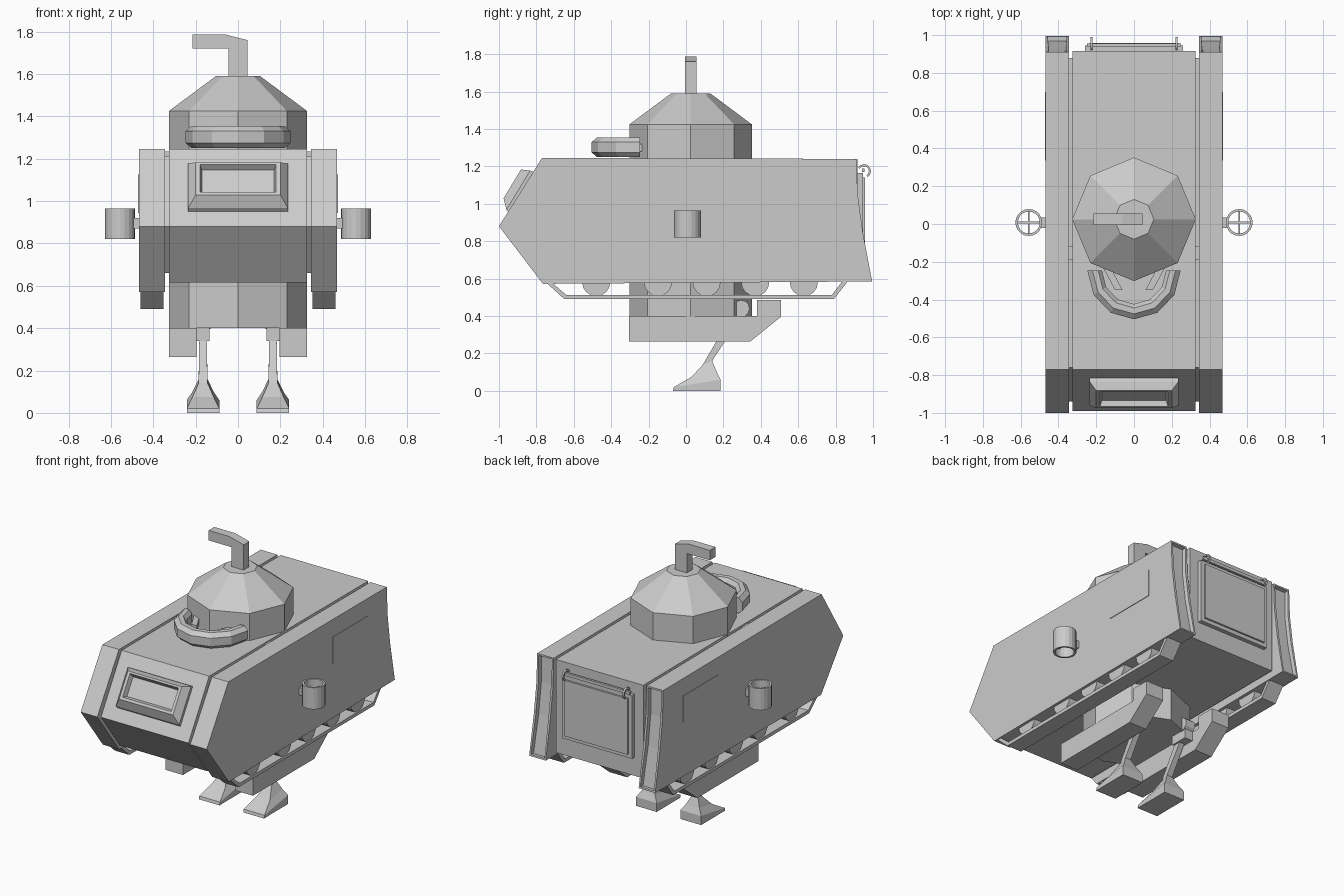
import bpy, bmesh, math
from mathutils import Vector

if "Cube" in bpy.data.objects:
    bpy.data.objects.remove(bpy.data.objects["Cube"])

grey = bpy.data.materials.new("plain grey")
grey.diffuse_color = (0.6, 0.6, 0.6, 1)
grey.use_nodes = True
grey.node_tree.nodes["Principled BSDF"].inputs["Base Color"].default_value = grey.diffuse_color


def finish(name, bm):
    bmesh.ops.recalc_face_normals(bm, faces=bm.faces)
    me = bpy.data.meshes.new(name)
    bm.to_mesh(me)
    bm.free()
    me.materials.append(grey)
    ob = bpy.data.objects.new(name, me)
    bpy.context.collection.objects.link(ob)
    return ob


def loft(bm, rings, closed=False):
    """Bridge equal-length rings of points; cap the ends unless closed."""
    vs = [[bm.verts.new(p) for p in r] for r in rings]
    n = len(vs[0])
    pairs = list(zip(vs, vs[1:])) + ([(vs[-1], vs[0])] if closed else [])
    for a, b in pairs:
        for i in range(n):
            bm.faces.new((a[i], a[(i + 1) % n], b[(i + 1) % n], b[i]))
    if not closed:
        bm.faces.new(vs[0])
        bm.faces.new(vs[-1])


def extrude(name, profile, x0, x1):
    """Side profile in (y, z) carried from x0 to x1."""
    bm = bmesh.new()
    loft(bm, [[(x, y, z) for y, z in profile] for x in (x0, x1)])
    return finish(name, bm)


def box(name, x, y, z):
    return extrude(name, [(y[0], z[0]), (y[1], z[0]), (y[1], z[1]), (y[0], z[1])], *x)


def ring(r, n, c, z):
    return [(c[0] + r * math.cos(2 * math.pi * i / n),
             c[1] + r * math.sin(2 * math.pi * i / n), z) for i in range(n)]


def turned(name, steps, n, c, closed=False):
    bm = bmesh.new()
    loft(bm, [ring(r, n, c, z) for r, z in steps], closed)
    return finish(name, bm)


def disc_profile(r, n, y, z):
    return [(y + r * math.cos(2 * math.pi * i / n), z + r * math.sin(2 * math.pi * i / n)) for i in range(n)]


# Central hull
extrude("hull", [(-.99, .88), (-.77, 1.245), (.917, 1.24), (.917, .615), (-.79, .615)], -.325, .325)

# Turret drum with cone roof and periscope
turned("turret", [(.327, .40), (.327, 1.425), (.105, 1.59)], 8, (0, .025))
bm = bmesh.new()
outline = [(-.045, 1.57), (.045, 1.57), (.045, 1.76), (-.06, 1.787), (-.215, 1.787), (-.215, 1.72), (-.045, 1.72)]
loft(bm, [[(x, y, z) for x, z in outline] for y in (-.005, .055)])
finish("periscope", bm)

# Raised front window on the sloping plate
u, n = Vector((0, .516, .857)), Vector((0, -.857, .516))
c = Vector((0, -.881, 1.06))


def slope_rect(w, lo, hi, out):
    return [c + Vector((x, 0, 0)) + u * k + n * out for x, k in ((-w, lo), (w, lo), (w, hi), (-w, hi))]


bm = bmesh.new()
loft(bm, [slope_rect(.235, -.13, .13, -.01), slope_rect(.235, -.12, .125, .02),
          slope_rect(.20, -.075, .105, .065), slope_rect(.18, -.058, .093, .065),
          slope_rect(.17, -.045, .08, .035)])
finish("front_window", bm)

# Horseshoe cushion in front of the turret
bm = bmesh.new()
rings = []
for k in range(7):
    a = math.pi + math.pi * k / 6
    d = Vector((math.cos(a), math.sin(a) * 1.05, 0))
    rings.append([Vector((0, -.245, 0)) + d * r + Vector((0, 0, z)) for r, z in
                  ((.17, 1.275), (.19, 1.25), (.22, 1.25), (.247, 1.275), (.247, 1.33),
                   (.22, 1.355), (.19, 1.355), (.17, 1.33))])
loft(bm, rings)
finish("cushion", bm)

# Rear door with rail, hooks and raised panel
box("rear_door", (-.26, .26), (.91, .945), (.74, 1.165))
box("door_panel", (-.235, .235), (.94, .957), (.765, 1.14))
box("door_rail", (-.25, .25), (.94, .955), (1.17, 1.19))

SIDE = [(-1, .88), (-.77, 1.245), (.91, 1.24), (.918, 1.05), (.945, .85), (.995, .585), (-.765, .572)]
for s, tag in ((-1, "left"), (1, "right")):
    # Side pod with framed rear recess
    ob = extrude("side_pod_" + tag, SIDE, s * .345, s * .468)
    bm = bmesh.new()
    bm.from_mesh(ob.data)
    rear = [f for f in bm.faces if f.normal.y > .9 and abs(f.normal.x) < .1]
    bmesh.ops.inset_region(bm, faces=rear, thickness=.015, depth=0)
    bmesh.ops.inset_region(bm, faces=rear, thickness=.004, depth=-.025)
    bm.to_mesh(ob.data)
    bm.free()
    # Inset filler between hull and pod
    extrude("filler_" + tag, [(-.94, .88), (-.76, 1.21), (.88, 1.21), (.88, .66), (-.76, .66)], s * .32, s * .35)
    box("filler_clip_" + tag, (s * .32, s * .35), (-.19, -.12), (1.2, 1.235))
    # Side hatch plate
    box("side_hatch_" + tag, (s * .465, s * .472), (.335, .70), (.945, 1.125))

    # Track frame and road wheels
    bm = bmesh.new()
    path = [(-.755, .585), (-.65, .49), (.79, .49), (.865, .585)]
    inner = [(-.725, .585), (-.64, .513), (.78, .513), (.835, .585)]
    loft(bm, [[(s * .352, *p), (s * .46, *p), (s * .46, *q), (s * .352, *q)] for p, q in zip(path, inner)])
    finish("track_" + tag, bm)
    for i, y in enumerate((-.48, -.15, .11, .37, .63)):
        extrude(f"road_wheel_{tag}_{i}", disc_profile(.075, 16, y, .581), s * .365, s * .45)

    # Ducted fan with cross blades
    fan = (s * .557, .008)
    turned("fan_duct_" + tag, [(.071, .82), (.071, .965), (.058, .965), (.058, .82)], 20, fan, True)
    box("fan_blade_a_" + tag, (fan[0] - .06, fan[0] + .06), (.003, .013), (.87, .92))
    box("fan_blade_b_" + tag, (fan[0] - .005, fan[0] + .005), (-.052, .068), (.87, .92))
    box("fan_mount_" + tag, (s * .46, s * .495), (-.02, .035), (.87, .92))

    # Skid arm below the drum
    extrude("skid_" + tag, [(-.305, .40), (-.305, .265), (.345, .265), (.507, .395), (.507, .485),
                            (.38, .485), (.38, .40)], s * .195, s * .325)

    # Leg strut, ankle and wedge foot
    lx = s * .165
    bm = bmesh.new()

    def slab(w, y0, y1, z0, z1):
        return [(lx - w, y0, z0), (lx + w, y0, z0), (lx + w, y1, z1), (lx - w, y1, z1)]

    loft(bm, [slab(.077, -.07, .185, 0, 0), slab(.077, -.065, .185, .02, .06), slab(.05, .03, .165, .075, .10),
              slab(.021, .09, .14, .14, .16), slab(.017, .235, .29, .39, .39), slab(.017, .26, .32, .45, .45)])
    finish("leg_" + tag, bm)
    extrude("hip_joint_" + tag, disc_profile(.045, 12, .295, .44), lx - .035, lx + .035)
    box("hip_bracket_" + tag, (lx - .03, lx + .03), (.20, .32), (.34, .41))

    # Strut holding the cushion, and door hook
    bm = bmesh.new()
    loft(bm, [[(s * x + dx, y, z) for dx, z in ((-.02, 1.28), (.02, 1.28), (.02, 1.32), (-.02, 1.32))]
              for x, y in ((.15, -.22), (.08, -.35))])
    finish("cushion_strut_" + tag, bm)
    bm = bmesh.new()
    loft(bm, [[(s * .225 + dx, .952 + r * math.cos(a), 1.175 + r * math.sin(a))
               for dx, r in ((-.006, .026), (.006, .026), (.006, .037), (-.006, .037))]
              for a in [math.radians(t) for t in range(-60, 151, 30)]])
    finish("door_hook_" + tag, bm)
